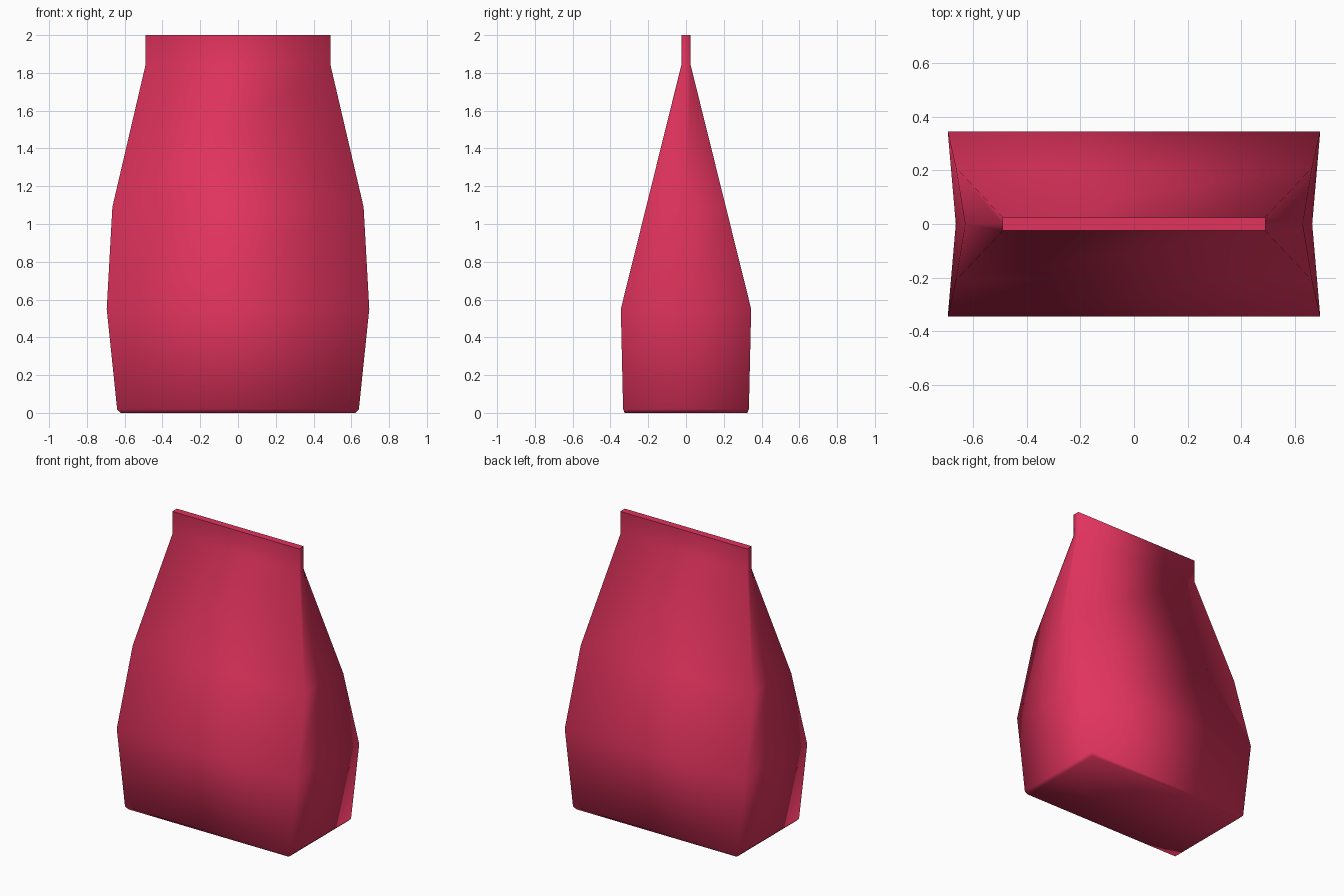
import bpy
import bmesh

cube = bpy.data.objects.get("Cube")
if cube:
    bpy.data.objects.remove(cube, do_unlink=True)

# Foil colour
red = bpy.data.materials.new("raspberry_red")
red.use_nodes = True
colour = (0.75, 0.033, 0.11, 1)
red.diffuse_color = colour
red.node_tree.nodes["Principled BSDF"].inputs["Base Color"].default_value = colour

# Bag sections: height, corner half width, half depth, half width at the side fold
sections = [
    (0.0, 0.62, 0.325, 0.62),
    (0.02, 0.64, 0.333, 0.64),
    (0.55, 0.695, 0.345, 0.665),
    (1.09, 0.665, 0.211, 0.63),
    (1.84, 0.49, 0.025, 0.49),
    (2.0, 0.49, 0.025, 0.49),
]

bm = bmesh.new()
rings = []
for z, w, d, fold in sections:
    outline = [(-w, -d), (w, -d), (fold, 0), (w, d), (-w, d), (-fold, 0)]
    rings.append([bm.verts.new((x, y, z)) for x, y in outline])

# Walls between sections
for low, high in zip(rings, rings[1:]):
    for i in range(len(low)):
        j = (i + 1) % len(low)
        bm.faces.new((low[i], low[j], high[j], high[i]))

# Base and the top of the sealed strip
bm.faces.new(rings[0][::-1])
bm.faces.new(rings[-1])
bmesh.ops.recalc_face_normals(bm, faces=bm.faces[:])
for face in bm.faces:
    face.smooth = True

# Crisp rim on the sealed strip
for edge in bm.edges:
    if all(v.co.z > 1.99 for v in edge.verts):
        edge.smooth = False

mesh = bpy.data.meshes.new("pouch_bag")
bm.to_mesh(mesh)
bm.free()
mesh.materials.append(red)
bag = bpy.data.objects.new("pouch_bag", mesh)
bpy.context.collection.objects.link(bag)
